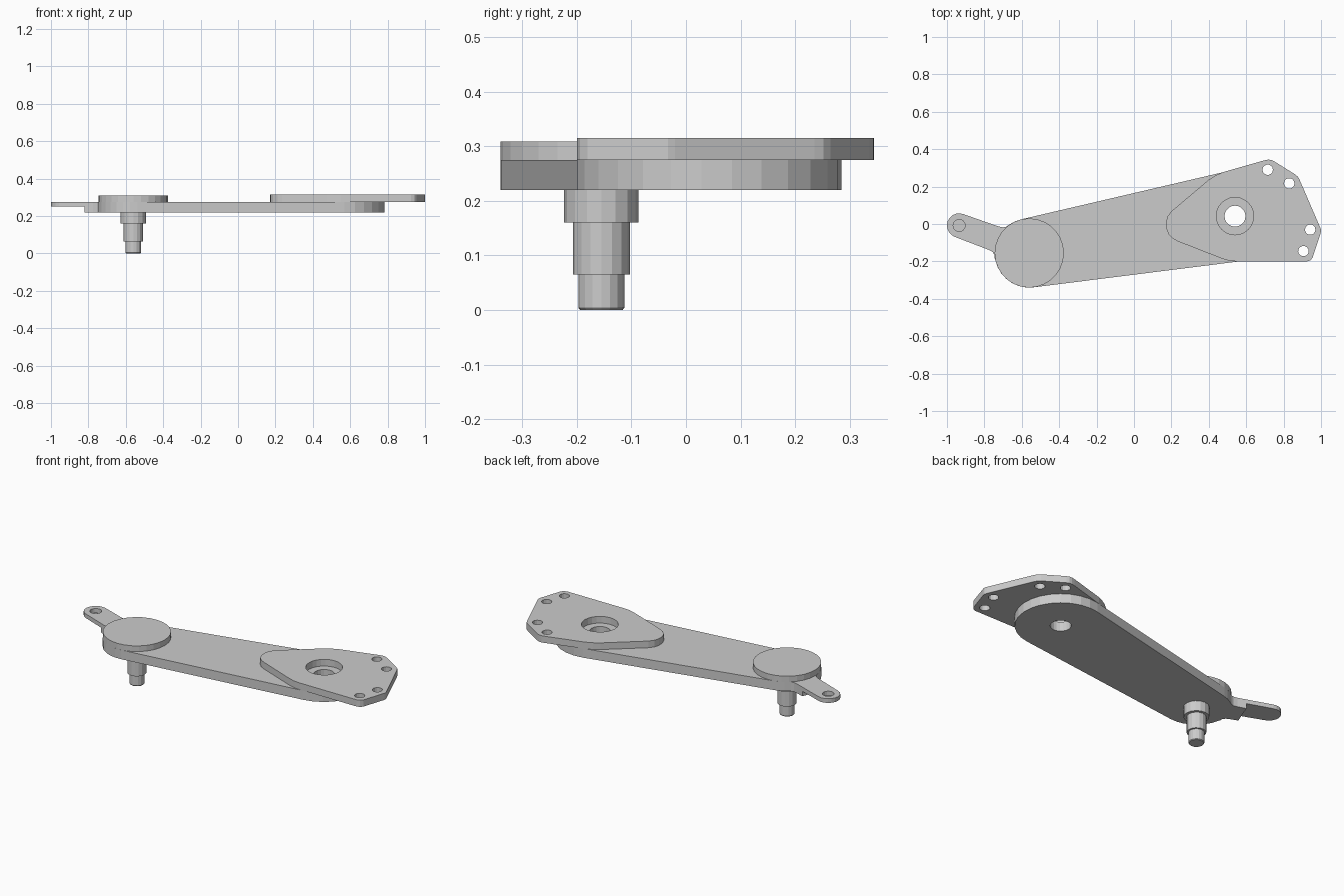
import bpy, bmesh
from math import sin, cos, pi, radians

if "Cube" in bpy.data.objects:
    bpy.data.objects.remove(bpy.data.objects["Cube"])

PIVOT = (-0.56, -0.155)   # pin end
HUB = (0.54, 0.042)       # wide end


def arc(c, r, a0, a1, n):
    """Points along an arc, angles in degrees, both ends included."""
    return [(c[0] + r * cos(radians(a0 + (a1 - a0) * i / n)),
             c[1] + r * sin(radians(a0 + (a1 - a0) * i / n))) for i in range(n + 1)]


def circle(c, r, n):
    return arc(c, r, 0, 360, n)[:-1]


def loft(bm, rings):
    """Closed solid from stacked (outline, z) rings."""
    loops = [[bm.verts.new((x, y, z)) for x, y in pts] for pts, z in rings]
    for a, b in zip(loops, loops[1:]):
        for i in range(len(a)):
            j = (i + 1) % len(a)
            bm.faces.new((a[i], a[j], b[j], b[i]))
    bm.faces.new(loops[0][::-1])
    bm.faces.new(loops[-1])


def make(name, *solids):
    bm = bmesh.new()
    for rings in solids:
        loft(bm, rings)
    bmesh.ops.recalc_face_normals(bm, faces=bm.faces)
    me = bpy.data.meshes.new(name)
    bm.to_mesh(me)
    bm.free()
    ob = bpy.data.objects.new(name, me)
    bpy.context.collection.objects.link(ob)
    return ob


def prism(pts, z0, z1):
    return [(pts, z0), (pts, z1)]


def cut(ob, *solids):
    cutter = make(ob.name + "_cutter", *solids)
    cutter.hide_render = True
    cutter.hide_viewport = True
    m = ob.modifiers.new("cut", 'BOOLEAN')
    m.operation = 'DIFFERENCE'
    m.solver = 'EXACT'
    m.object = cutter


# Tapered arm with the narrow tab on its pin end
TAB = (-0.935, -0.008)
outline = (arc(HUB, 0.243, -83, 103, 14)
           + arc(PIVOT, 0.185, 103, 121, 2)
           + [(-0.685, -0.015), (-0.70, -0.018), (-0.725, -0.013)]
           + arc(TAB, 0.065, 69, 249, 10)
           + [(-0.775, -0.139), (-0.755, -0.15), (-0.746, -0.166), (-0.745, -0.182)]
           + arc(PIVOT, 0.185, 192, 277, 7))
arm = make("arm", prism(outline, 0.22, 0.275))
step = [(-0.823, -0.13), (-0.84, -0.174), (-1.1, -0.1), (-1.0, 0.15), (-0.755, 0.045)]
cut(arm,
    prism(circle(HUB, 0.056, 20), 0.1, 0.4),
    prism(circle(TAB, 0.032, 16), 0.26 - 0.01, 0.4),
    prism(step, 0.15, 0.25))

# Round cap over the pin
make("pivot_cap", prism(circle(PIVOT, 0.185, 28), 0.275, 0.309))

# Stepped pin with a small chamfer at the tip
pin = [(0.039, 0), (0.042, 0.004), (0.042, 0.065), (0.052, 0.065),
       (0.052, 0.16), (0.068, 0.16), (0.068, 0.22)]
make("stepped_pin", [(circle(PIVOT, r, 16), z) for r, z in pin])

# Mounting plate with centre opening and four bolt holes
plate_outline = [(0.925, -0.2), (0.943, -0.194), (0.955, -0.18), (0.999, -0.045),
                 (1.0, -0.033), (0.996, -0.02), (0.886, 0.235), (0.877, 0.252),
                 (0.862, 0.265), (0.748, 0.336), (0.732, 0.343), (0.715, 0.344),
                 (0.695, 0.34), (0.475, 0.277), (0.435, 0.259), (0.40, 0.237),
                 (0.20, 0.068), (0.18, 0.041), (0.171, 0.01), (0.173, -0.025),
                 (0.187, -0.058), (0.21, -0.08), (0.235, -0.093), (0.475, -0.187),
                 (0.51, -0.197), (0.55, -0.2)]
plate = make("mounting_plate", prism(plate_outline, 0.275, 0.315))
bolts = [(0.715, 0.29), (0.83, 0.217), (0.942, -0.03), (0.906, -0.145)]
cut(plate, prism(circle(HUB, 0.1, 24), 0.2, 0.4),
    *[prism(circle(b, 0.028, 14), 0.2, 0.4) for b in bolts])
